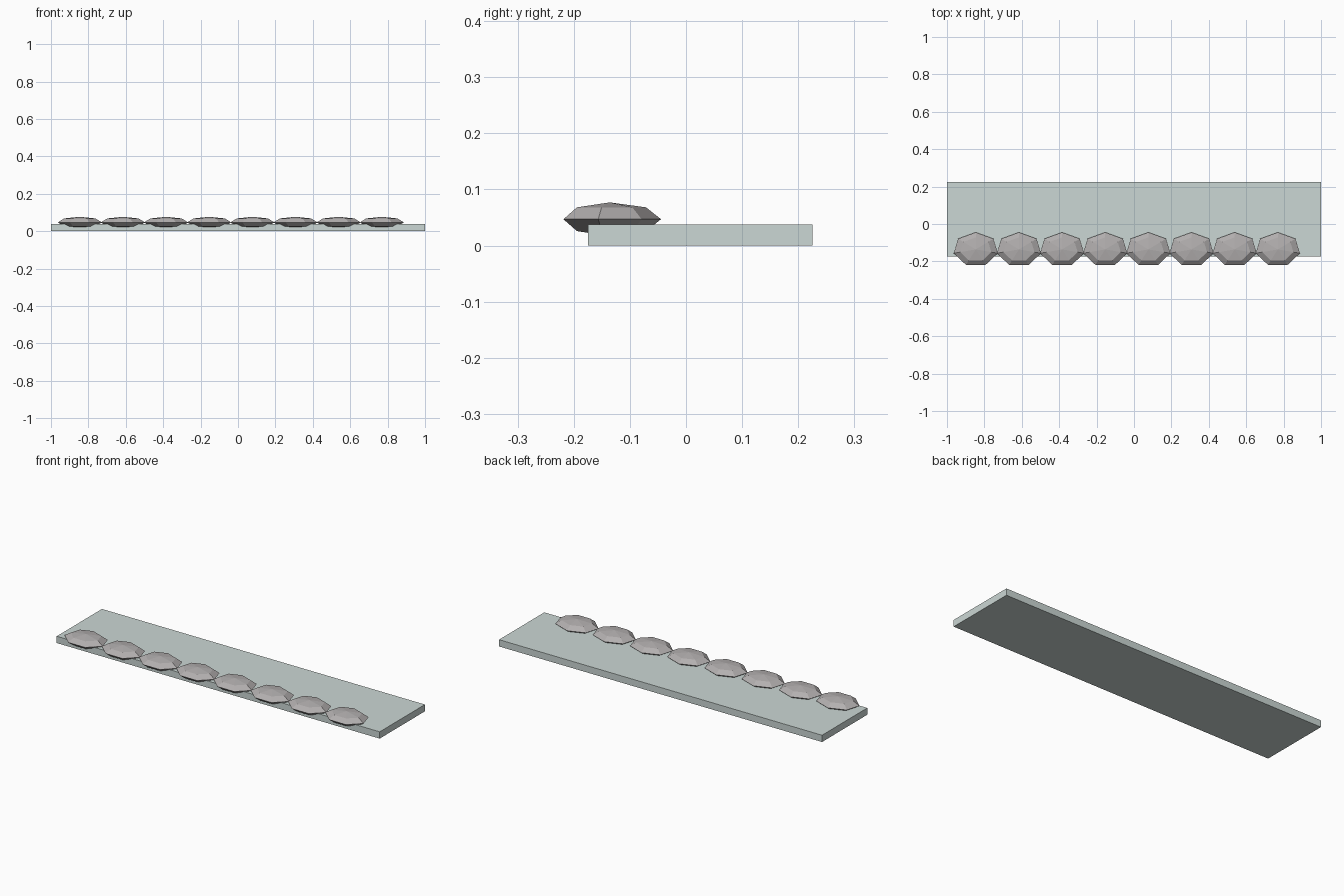
import bpy

if "Cube" in bpy.data.objects:
    bpy.data.objects.remove(bpy.data.objects["Cube"])

def material(name, rgb):
    m = bpy.data.materials.new(name)
    m.diffuse_color = (*rgb, 1)
    m.use_nodes = True
    m.node_tree.nodes["Principled BSDF"].inputs["Base Color"].default_value = m.diffuse_color
    return m

slab_mat = material("pale_green_slab", (0.60, 0.68, 0.66))
stone_mat = material("grey_stone", (0.45, 0.43, 0.43))

# Flat ground slab
bpy.ops.mesh.primitive_cube_add(size=1, location=(0, 0.025, 0.019))
slab = bpy.context.object
slab.name = "slab"
slab.scale = (2.0, 0.4, 0.038)
slab.data.materials.append(slab_mat)

# Row of flattened, seven-sided stones along the front edge
bpy.ops.mesh.primitive_uv_sphere_add(segments=7, ring_count=4, radius=1)
first = bpy.context.object
first.data.materials.append(stone_mat)
first.scale = (0.121, 0.0915, 0.03)
for i in range(8):
    stone = first if i == 0 else first.copy()
    if i:
        bpy.context.collection.objects.link(stone)
    stone.name = f"edging_stone_{i + 1}"
    stone.location = (-0.846 + 0.2307 * i, -0.136, 0.047)
